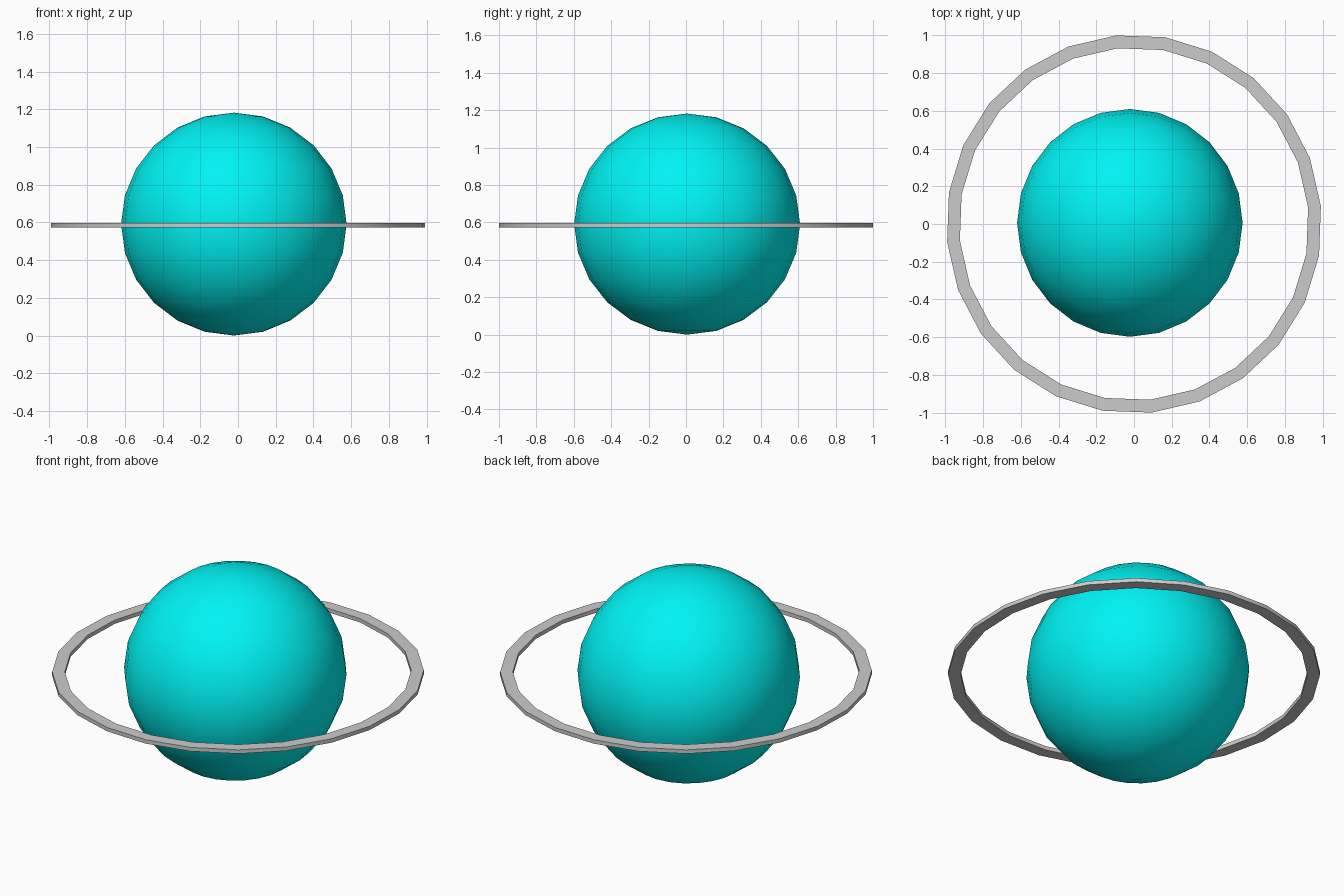
import bpy, bmesh
from math import cos, sin, radians, pi

if "Cube" in bpy.data.objects:
    bpy.data.objects.remove(bpy.data.objects["Cube"])

SIDES = 24

# Planet: low-poly smooth globe, slightly off centre
bpy.ops.mesh.primitive_uv_sphere_add(segments=SIDES, ring_count=12, radius=1,
                                     location=(-0.022, 0.006, 0.591))
planet = bpy.context.object
planet.name = "planet_globe"
planet.scale = (0.598, 0.604, 0.591)
bpy.ops.object.transform_apply(location=False, rotation=False, scale=True)
bpy.ops.object.shade_smooth()
cyan = bpy.data.materials.new("cyan")
cyan.diffuse_color = (0.0, 0.9, 0.9, 1)
cyan.use_nodes = True
cyan.node_tree.nodes["Principled BSDF"].inputs["Base Color"].default_value = cyan.diffuse_color
planet.data.materials.append(cyan)

# Ring: rectangular section swept around 24 sides
section = [(0.936, 0.574), (1.0045, 0.574), (1.0045, 0.597), (0.936, 0.597)]
bm = bmesh.new()
loops = []
for i in range(SIDES):
    a = radians(5.4) + 2 * pi * i / SIDES
    loops.append([bm.verts.new((0.991 * r * cos(a), r * sin(a), z)) for r, z in section])
for i in range(SIDES):
    p, q = loops[i], loops[(i + 1) % SIDES]
    for k in range(4):
        n = (k + 1) % 4
        bm.faces.new((p[k], p[n], q[n], q[k]))
bmesh.ops.recalc_face_normals(bm, faces=bm.faces)
mesh = bpy.data.meshes.new("planet_ring")
bm.to_mesh(mesh)
bm.free()
ring = bpy.data.objects.new("planet_ring", mesh)
bpy.context.collection.objects.link(ring)
bpy.ops.object.select_all(action='DESELECT')
ring.select_set(True)
bpy.context.view_layer.objects.active = ring
bpy.ops.object.shade_smooth_by_angle(angle=radians(30))
